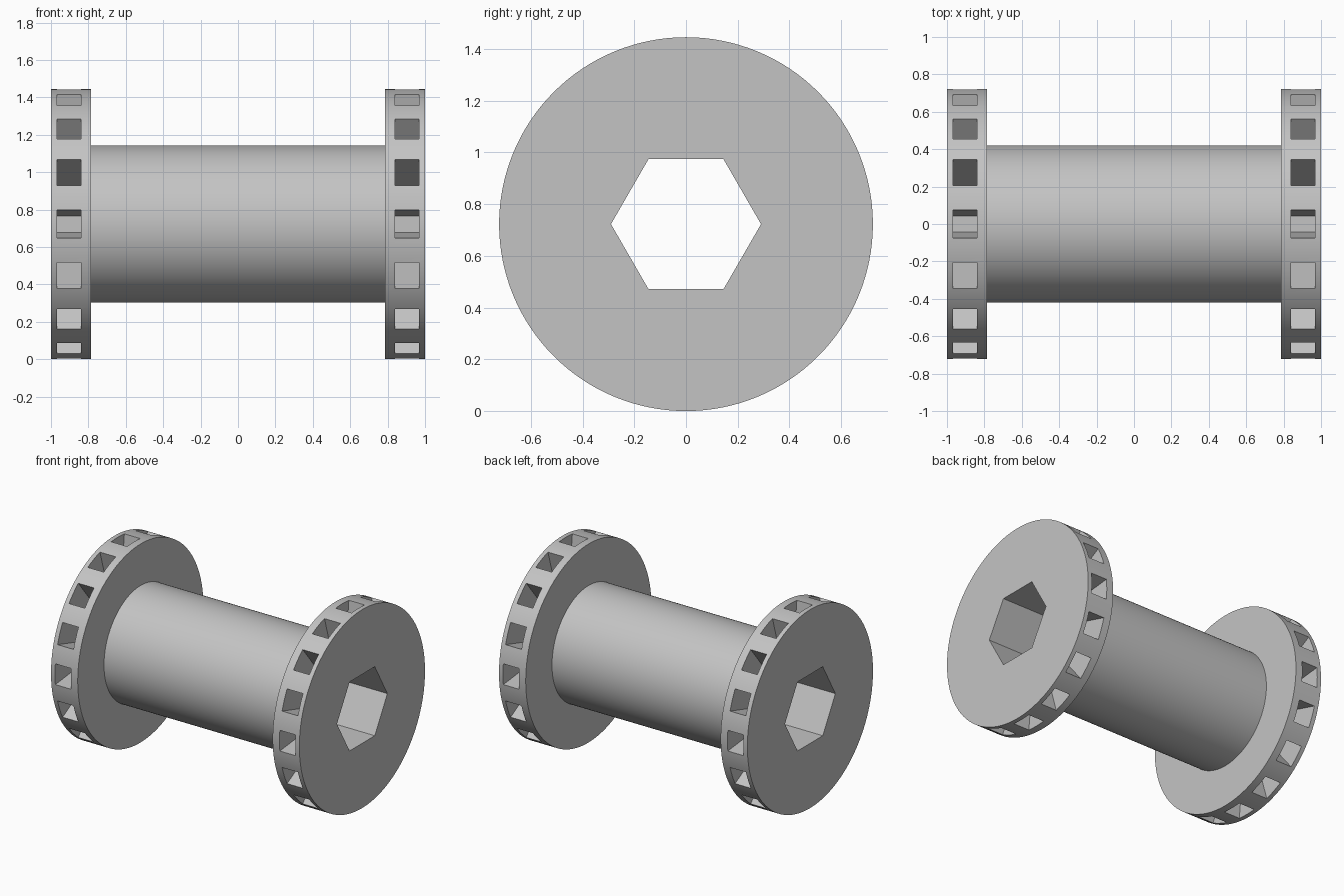
import bpy, bmesh
from math import pi, sin, cos, radians

if "Cube" in bpy.data.objects:
    bpy.data.objects.remove(bpy.data.objects["Cube"], do_unlink=True)

FLANGE_R, BARREL_R, BORE_R = 0.7225, 0.42, 0.29
INNER_X = 0.785                  # inside face of each flange
POCKET_X = (0.84, 0.968)         # pocket extent along the axle
POCKETS, POCKET_HALF = 16, radians(6)

grey = bpy.data.materials.new("plain_grey")
grey.use_nodes = True
grey.diffuse_color = (0.55, 0.55, 0.55, 1)
grey.node_tree.nodes["Principled BSDF"].inputs["Base Color"].default_value = (0.55, 0.55, 0.55, 1)


def make_object(name, bm):
    bmesh.ops.recalc_face_normals(bm, faces=bm.faces)
    mesh = bpy.data.meshes.new(name)
    bm.to_mesh(mesh)
    bm.free()
    mesh.materials.append(grey)
    obj = bpy.data.objects.new(name, mesh)
    bpy.context.collection.objects.link(obj)
    return obj


def ring(bm, x, radius, sides):
    angles = [2 * pi * i / sides for i in range(sides)]
    return [bm.verts.new((x, radius * cos(a), FLANGE_R + radius * sin(a))) for a in angles]


def add_lathe(bm, profile, sides):
    """Closed solid around the x axle from (x, radius) pairs."""
    rings = [ring(bm, x, r, sides) for x, r in profile]
    for a, b in zip(rings, rings[1:]):
        for i in range(sides):
            j = (i + 1) % sides
            bm.faces.new((a[i], a[j], b[j], b[i]))
    bm.faces.new(rings[0])
    bm.faces.new(rings[-1])


def add_wedge(bm, x0, x1, angle):
    """Radial-sided pocket reaching from the barrel radius past the rim."""
    ends = []
    for x in (x0, x1):
        corners = ((BARREL_R, -1), (0.8, -1), (0.8, 1), (BARREL_R, 1))
        ends.append([bm.verts.new((x, r * cos(angle + s * POCKET_HALF),
                                   FLANGE_R + r * sin(angle + s * POCKET_HALF)))
                     for r, s in corners])
    a, b = ends
    bm.faces.new(a)
    bm.faces.new(b)
    for i in range(4):
        j = (i + 1) % 4
        bm.faces.new((a[i], a[j], b[j], b[i]))


# Spool: two flanges joined by a barrel
bm = bmesh.new()
half = [(1, FLANGE_R), (INNER_X, FLANGE_R), (INNER_X, BARREL_R)]
add_lathe(bm, [(-x, r) for x, r in half] + half[::-1], 128)
spool = make_object("spool_body", bm)

# Hexagonal bore cutter
bm = bmesh.new()
add_lathe(bm, [(-1.2, BORE_R), (1.2, BORE_R)], 6)
bore = make_object("bore_cutter", bm)

# Pocket cutters around both rims
bm = bmesh.new()
for side in (-1, 1):
    for i in range(POCKETS):
        add_wedge(bm, side * POCKET_X[0], side * POCKET_X[1], 2 * pi * i / POCKETS)
pockets = make_object("pocket_cutter", bm)

# Cut, keep the result and drop the cutters
for cutter in (bore, pockets):
    cutter.hide_render = True
    mod = spool.modifiers.new(cutter.name, 'BOOLEAN')
    mod.operation = 'DIFFERENCE'
    mod.solver = 'EXACT'
    mod.object = cutter
bpy.context.view_layer.update()
cut_mesh = bpy.data.meshes.new_from_object(
    spool.evaluated_get(bpy.context.evaluated_depsgraph_get()))
spool.modifiers.clear()
spool.data = cut_mesh
for cutter in (bore, pockets):
    bpy.data.objects.remove(cutter, do_unlink=True)

# Smooth the round surfaces, keep the edges crisp
for obj in bpy.context.selected_objects:
    obj.select_set(False)
spool.select_set(True)
bpy.context.view_layer.objects.active = spool
bpy.ops.object.shade_smooth_by_angle(angle=radians(20))
